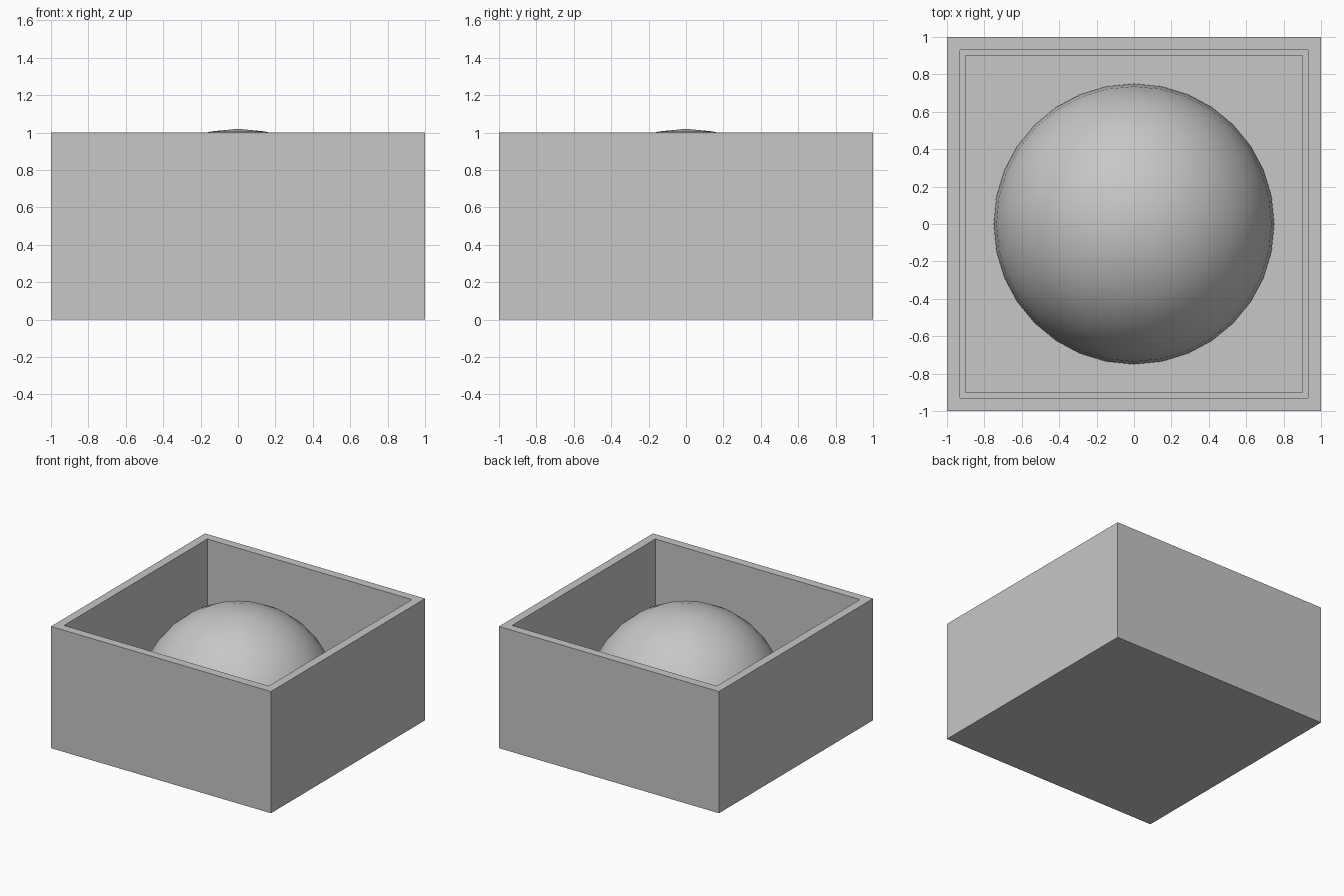
import bpy, bmesh, math

cube = bpy.data.objects.get("Cube")
if cube:
    bpy.data.objects.remove(cube, do_unlink=True)

gray = bpy.data.materials.new("plain_gray")
gray.use_nodes = True
color = (0.57, 0.57, 0.57, 1)
gray.diffuse_color = color
gray.node_tree.nodes["Principled BSDF"].inputs["Base Color"].default_value = color

FLOOR = 0.25
LEDGE = 0.28
RADIUS = 0.75
CENTER = 0.27


def add_object(name, bm):
    bmesh.ops.recalc_face_normals(bm, faces=bm.faces)
    mesh = bpy.data.meshes.new(name)
    bm.to_mesh(mesh)
    bm.free()
    mesh.materials.append(gray)
    obj = bpy.data.objects.new(name, mesh)
    bpy.context.collection.objects.link(obj)
    return obj


# Open box: nested square loops from the underside, up, over the rim and down to the floor
bm = bmesh.new()
loops = []
for half, z in [(1, 0), (1, 1), (0.93, 1), (0.93, LEDGE), (0.90, LEDGE), (0.90, FLOOR)]:
    corners = [(-half, -half), (half, -half), (half, half), (-half, half)]
    loops.append([bm.verts.new((x, y, z)) for x, y in corners])
for low, high in zip(loops, loops[1:]):
    for i in range(4):
        j = (i + 1) % 4
        bm.faces.new((low[i], low[j], high[j], high[i]))
bm.faces.new(loops[0][::-1])
bm.faces.new(loops[-1])
add_object("open_box", bm)

# Dome rising from the floor, cut off just below its widest ring
bm = bmesh.new()
bmesh.ops.create_uvsphere(bm, u_segments=32, v_segments=16, radius=RADIUS)
bmesh.ops.translate(bm, verts=bm.verts, vec=(0, 0, CENTER))
bmesh.ops.bisect_plane(bm, geom=bm.verts[:] + bm.edges[:] + bm.faces[:],
                       plane_co=(0, 0, FLOOR), plane_no=(0, 0, 1), clear_inner=True)
for face in bm.faces:
    face.smooth = True
add_object("dome", bm)
